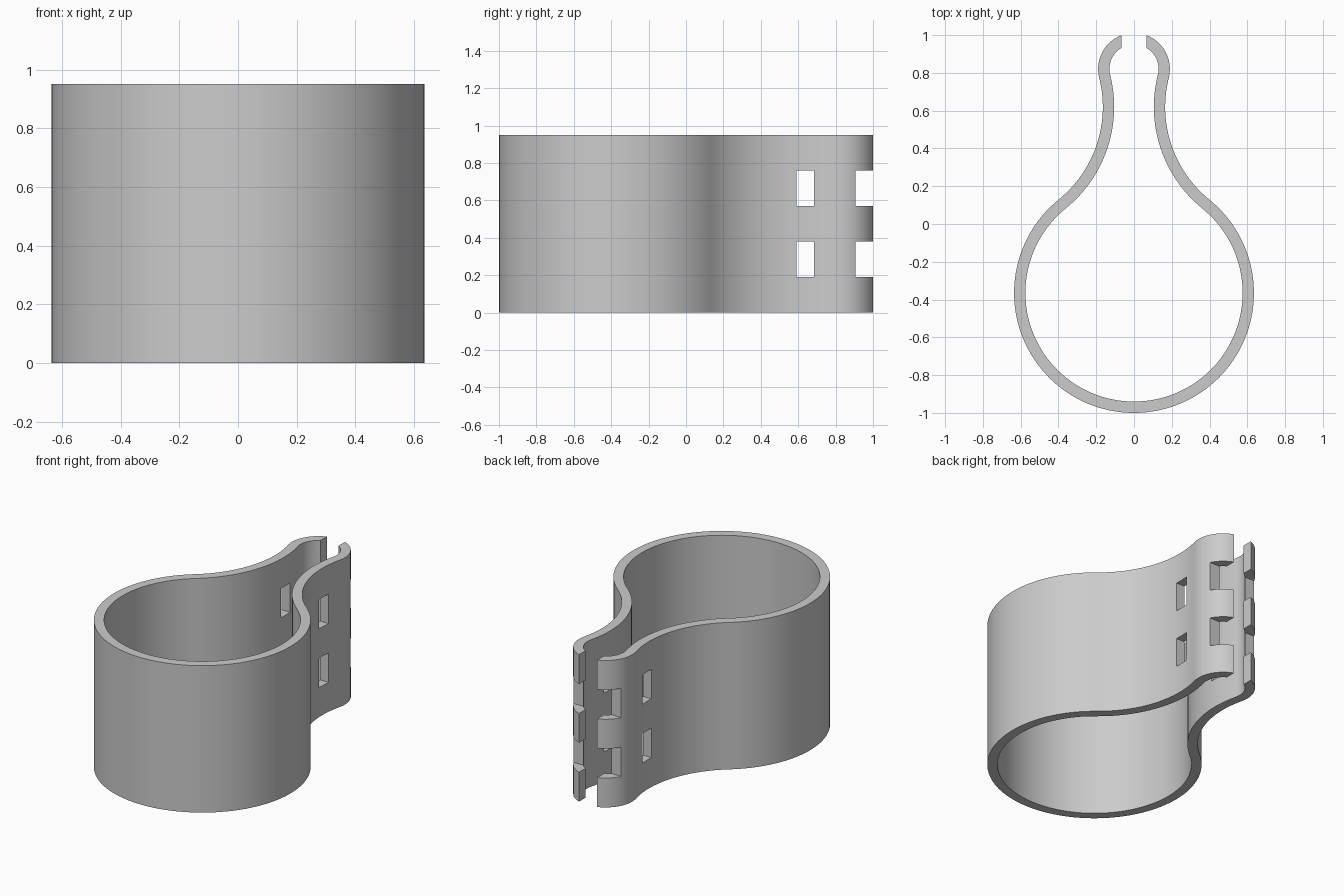
import bpy
import bmesh
from math import atan2, acos, pi, cos, sin, hypot
from mathutils import Vector

cube = bpy.data.objects.get("Cube")
if cube:
    bpy.data.objects.remove(cube, do_unlink=True)

HEIGHT = 0.95
HALF = 0.03                      # half of the band thickness
GAP = 0.065                      # half of the opening between the tips

# Three tangent arcs of the centre line: ring, neck and curled tip
ring_c, ring_r = Vector((0, -0.365)), 0.605
neck_r = 0.662
neck_c = Vector((0.135 + neck_r, 0.62))
tip_c, tip_r = Vector((0, 0.821)), 0.16


def arc(centre, radius, start, end, steps):
    return [centre + radius * Vector((cos(a), sin(a)))
            for a in (start + (end - start) * i / steps for i in range(steps + 1))]


def heading(a, b):
    return atan2(b.y - a.y, b.x - a.x)


def edge_line(offset):
    """Right half of the band edge, from the ring front to the tip."""
    join_a = heading(ring_c, neck_c)
    join_b = heading(tip_c, neck_c)
    r = tip_r + offset
    return (arc(ring_c, ring_r + offset, -pi / 2, join_a, 48)
            + arc(neck_c, neck_r - offset, join_a + pi, join_b + pi, 24)[1:]
            + arc(tip_c, r, join_b, acos(GAP / r), 14)[1:])


def whole_line(offset):
    half = edge_line(offset)
    return [Vector((-p.x, p.y)) for p in reversed(half[1:])] + half


# Clamp band: flat strip extruded upwards
bm = bmesh.new()
outer, inner = ([bm.verts.new((p.x, p.y, 0)) for p in whole_line(o)]
                for o in (HALF, -HALF))
for i in range(len(outer) - 1):
    bm.faces.new((outer[i], outer[i + 1], inner[i + 1], inner[i]))
top = bmesh.ops.extrude_face_region(bm, geom=bm.faces[:])["geom"]
bmesh.ops.translate(bm, vec=(0, 0, HEIGHT),
                    verts=[g for g in top if isinstance(g, bmesh.types.BMVert)])
bmesh.ops.recalc_face_normals(bm, faces=bm.faces[:])
mesh = bpy.data.meshes.new("clamp_band")
bm.to_mesh(mesh)
bm.free()
band = bpy.data.objects.new("clamp_band", mesh)
bpy.context.collection.objects.link(band)

# Slots through both arms and notches in both tips
bm = bmesh.new()
for y0, y1 in ((0.59, 0.685), (0.905, 1.1)):
    for z0 in (0.19, 0.57):
        box = bmesh.ops.create_cube(bm, size=1)["verts"]
        bmesh.ops.scale(bm, vec=(0.6, y1 - y0, 0.19), verts=box)
        bmesh.ops.translate(bm, vec=(0, (y0 + y1) / 2, z0 + 0.095), verts=box)
cut_mesh = bpy.data.meshes.new("slot_cutter")
bm.to_mesh(cut_mesh)
bm.free()
cutter = bpy.data.objects.new("slot_cutter", cut_mesh)
cutter.hide_render = True
bpy.context.collection.objects.link(cutter)

cut = band.modifiers.new("slots", "BOOLEAN")
cut.operation = "DIFFERENCE"
cut.solver = "EXACT"
cut.object = cutter
bpy.ops.object.select_all(action="DESELECT")
bpy.context.view_layer.objects.active = band
band.select_set(True)
bpy.ops.object.modifier_apply(modifier=cut.name)
bpy.data.objects.remove(cutter, do_unlink=True)

# Plain grey finish
grey = bpy.data.materials.new("plain_grey")
grey.use_nodes = True
colour = (0.6, 0.6, 0.6, 1)
grey.diffuse_color = colour
grey.node_tree.nodes["Principled BSDF"].inputs["Base Color"].default_value = colour
band.data.materials.clear()
band.data.materials.append(grey)

bpy.ops.object.shade_smooth_by_angle(angle=pi / 6)
